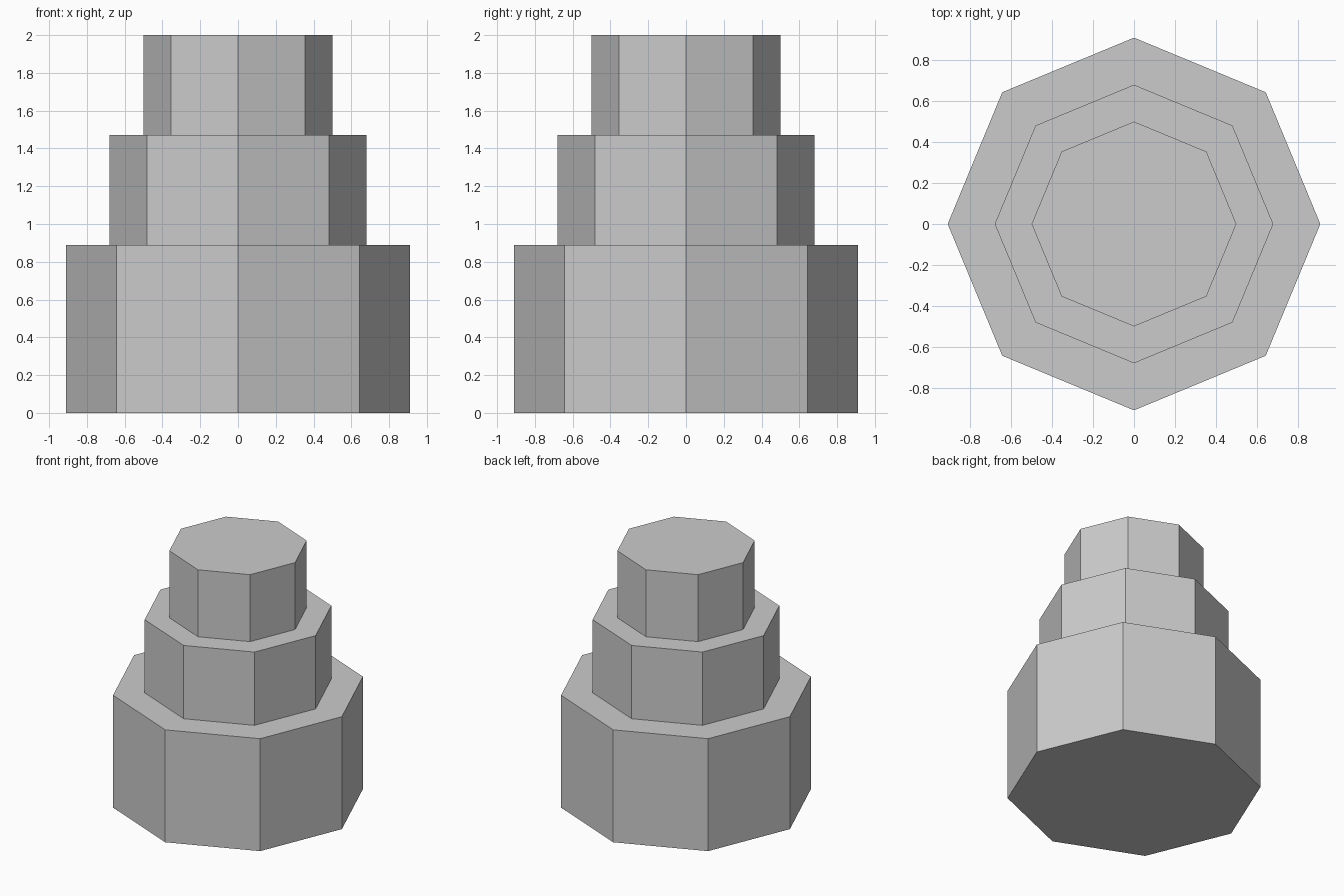
import bpy

if "Cube" in bpy.data.objects:
    bpy.data.objects.remove(bpy.data.objects["Cube"])

# Stacked octagonal tiers: name, corner radius, bottom z, top z
TIERS = [
    ("bottom_tier", 0.91, 0.0, 0.89),
    ("middle_tier", 0.68, 0.89, 1.47),
    ("top_tier", 0.50, 1.47, 2.0),
]


def add_tier(name, radius, z0, z1):
    # Corners lie on the x and y axes
    bpy.ops.mesh.primitive_cylinder_add(
        vertices=8, radius=radius, depth=z1 - z0, location=(0, 0, (z0 + z1) / 2))
    bpy.context.object.name = name


for tier in TIERS:
    add_tier(*tier)
